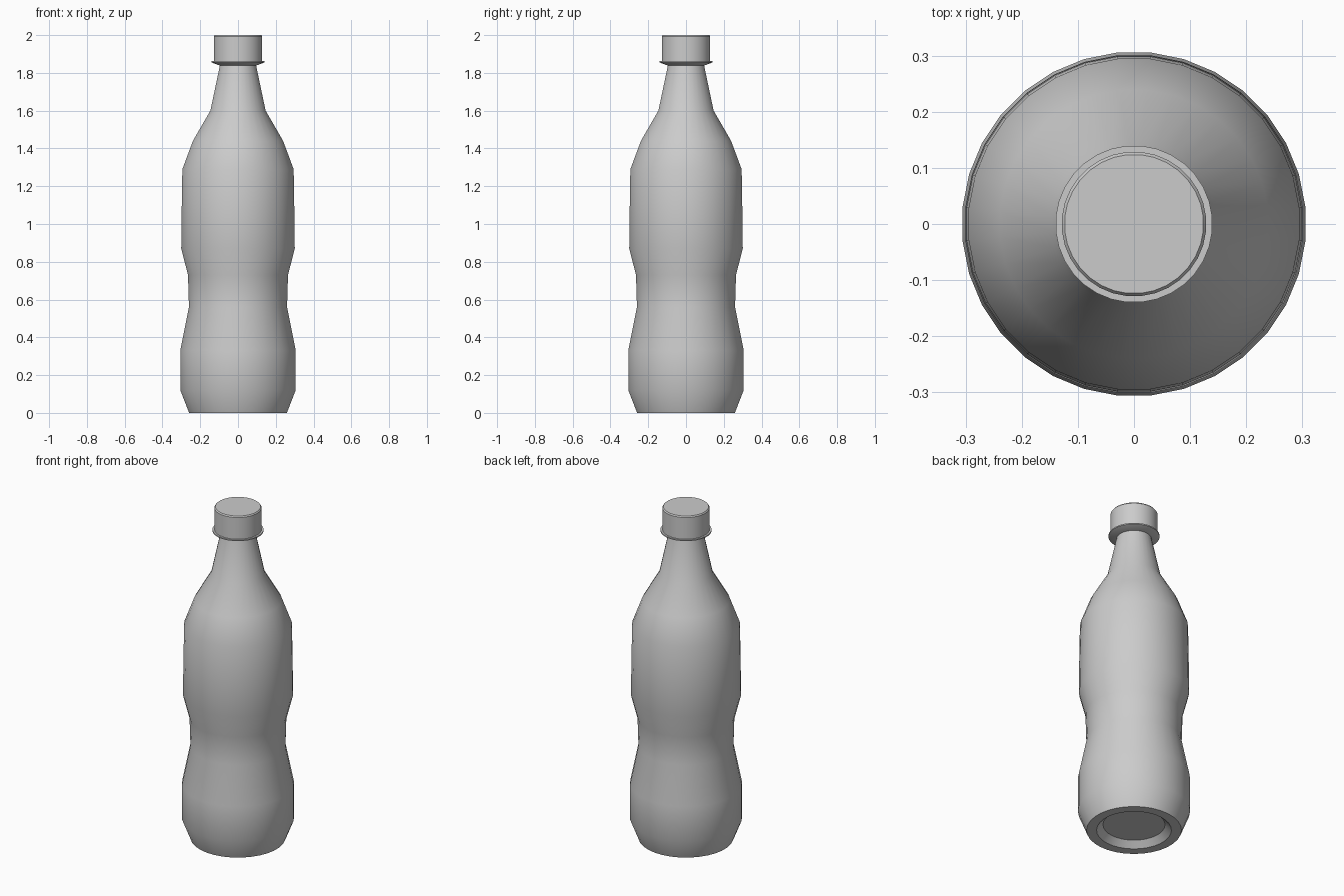
import bpy
import bmesh
from math import cos, sin, pi, radians

SIDES = 32

cube = bpy.data.objects.get("Cube")
if cube:
    bpy.data.objects.remove(cube, do_unlink=True)

# One plain grey for the whole bottle
grey = bpy.data.materials.new("light_grey")
grey.use_nodes = True
colour = (0.6, 0.6, 0.6, 1)
grey.diffuse_color = colour
grey.node_tree.nodes["Principled BSDF"].inputs["Base Color"].default_value = colour


def lathe(name, profile):
    """Revolve (radius, height) points around z, closing both ends."""
    bm = bmesh.new()
    rings = []
    for r, z in profile:
        angles = [2 * pi * (i + 0.5) / SIDES for i in range(SIDES)]
        rings.append([bm.verts.new((r * cos(a), r * sin(a), z)) for a in angles])
    for low, high in zip(rings, rings[1:]):
        for i in range(SIDES):
            j = (i + 1) % SIDES
            bm.faces.new((low[i], low[j], high[j], high[i]))
    bm.faces.new(rings[0][::-1])
    bm.faces.new(rings[-1])
    mesh = bpy.data.meshes.new(name)
    bm.to_mesh(mesh)
    bm.free()
    mesh.materials.append(grey)
    obj = bpy.data.objects.new(name, mesh)
    bpy.context.collection.objects.link(obj)
    bpy.ops.object.select_all(action="DESELECT")
    obj.select_set(True)
    bpy.context.view_layer.objects.active = obj
    bpy.ops.object.shade_smooth_by_angle(angle=radians(35))
    return obj


# Body: recessed base, waisted middle, sloping shoulder and neck
lathe("bottle_body", [
    (0.17, 0.035), (0.205, 0.0), (0.26, 0.0), (0.307, 0.12), (0.307, 0.33),
    (0.261, 0.56), (0.266, 0.73), (0.302, 0.87), (0.3, 1.05), (0.296, 1.29),
    (0.24, 1.44), (0.147, 1.6), (0.095, 1.845),
])

# Flared collar under the cap
lathe("neck_collar", [(0.1, 1.84), (0.14, 1.855), (0.14, 1.862)])

# Screw cap with a softened top rim
lathe("screw_cap", [(0.129, 1.862), (0.129, 1.993), (0.124, 2.0)])
